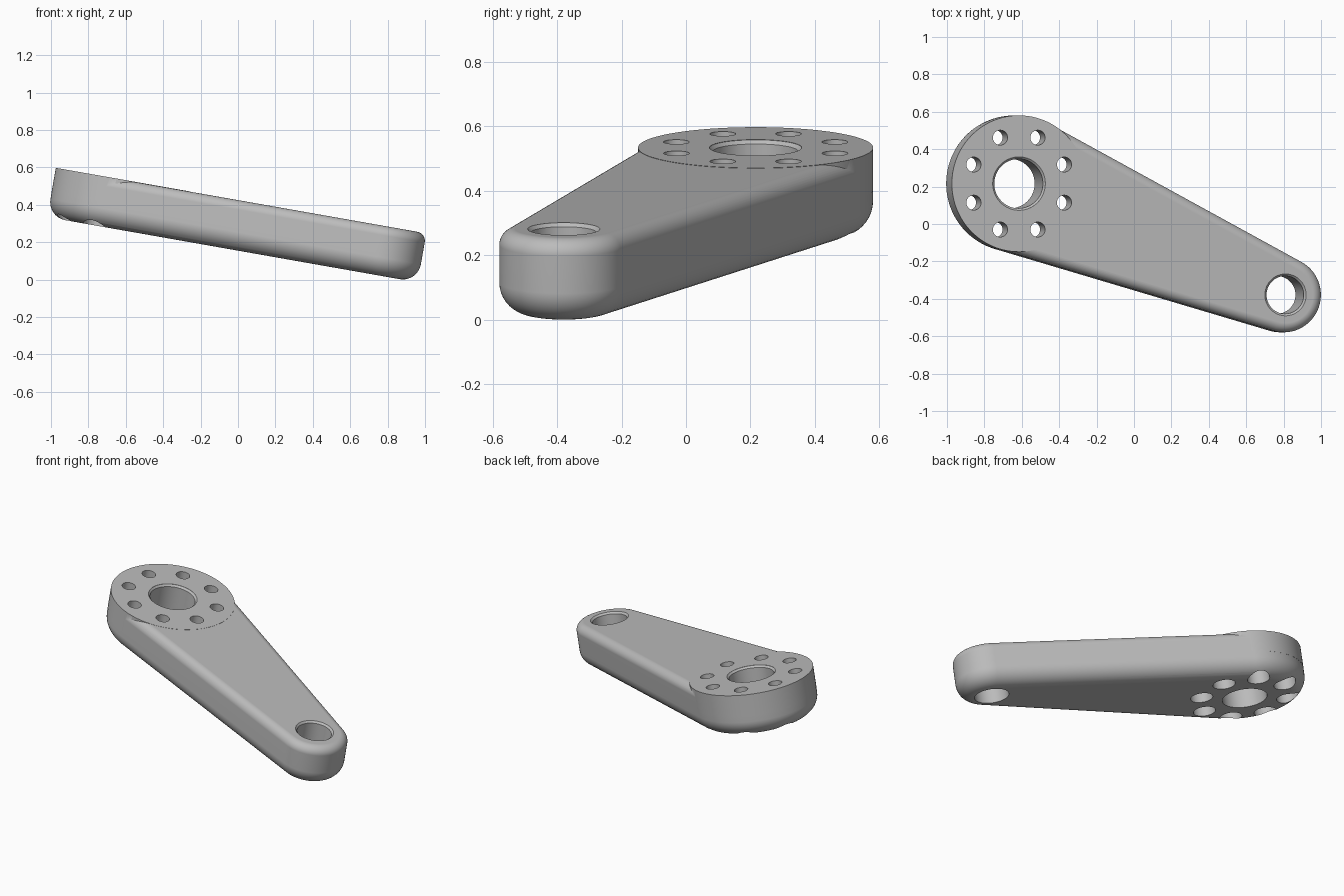
import bpy, bmesh, math
from mathutils import Matrix, Vector

cube = bpy.data.objects.get("Cube")
if cube:
    bpy.data.objects.remove(cube, do_unlink=True)

# Dimensions in the lever's own frame: hub centre at the origin, top face at z = 0
HUB_R, TIP_R, THICK = 0.364, 0.20, 0.266
TIP = Vector((1.447, -0.595))
TOP_FILLET, BOTTOM_FILLET = 0.05, 0.098

grey = bpy.data.materials.new("plain grey")
grey.diffuse_color = (0.5, 0.5, 0.5, 1)
grey.use_nodes = True
grey.node_tree.nodes["Principled BSDF"].inputs["Base Color"].default_value = (0.5, 0.5, 0.5, 1)


def make_object(name, bm):
    bmesh.ops.recalc_face_normals(bm, faces=bm.faces)
    mesh = bpy.data.meshes.new(name)
    bm.to_mesh(mesh)
    bm.free()
    mesh.materials.append(grey)
    obj = bpy.data.objects.new(name, mesh)
    bpy.context.collection.objects.link(obj)
    return obj


def loft(bm, rings):
    """Skin closed rings of equal length and cap both ends."""
    loops = [[bm.verts.new(p) for p in ring] for ring in rings]
    for a, b in zip(loops, loops[1:]):
        for i in range(len(a)):
            j = (i + 1) % len(a)
            bm.faces.new((a[i], a[j], b[j], b[i]))
    bm.faces.new(loops[0])
    bm.faces.new(loops[-1])


def lathe(bm, x, y, profile, n):
    """Turned solid from (radius, height) pairs."""
    loft(bm, [[(x + r * math.cos(math.tau * i / n), y + r * math.sin(math.tau * i / n), z)
               for i in range(n)] for r, z in profile])


def lever_ring(inset, z):
    """Outline of two circles joined by tangent lines, shrunk by inset."""
    phi = math.atan2(TIP.y, TIP.x)
    alpha = math.acos((HUB_R - TIP_R) / TIP.length)
    ring = []
    for centre, r, a0, a1, n in ((Vector((0, 0)), HUB_R, alpha, math.tau - alpha, 72),
                                 (TIP, TIP_R, -alpha, alpha, 48)):
        for i in range(n + 1):
            a = phi + a0 + (a1 - a0) * i / n
            ring.append((centre.x + (r - inset) * math.cos(a),
                         centre.y + (r - inset) * math.sin(a), z))
    return ring


# Lever body with a small fillet on top and a large one below
STEPS = 10
quarter = [math.pi / 2 * i / STEPS for i in range(STEPS + 1)]
section = [(TOP_FILLET * (1 - math.sin(t)), -TOP_FILLET * (1 - math.cos(t))) for t in quarter]
section += [(BOTTOM_FILLET * (1 - math.cos(t)), -THICK + BOTTOM_FILLET * (1 - math.sin(t)))
            for t in quarter]
bm = bmesh.new()
loft(bm, [lever_ring(d, z) for d, z in section])
lever = make_object("lever_arm", bm)

# Sharp-edged round hub face
bm = bmesh.new()
lathe(bm, 0, 0, [(HUB_R + 0.0006, 0.001), (HUB_R + 0.0006, -0.13)], 128)
hub = make_object("hub_disc", bm)

# Hole cutters: hub bore, tip bore and a circle of eight counterbored bolt holes
bm = bmesh.new()
for x, y, r in ((0, 0, 0.132), (TIP.x, TIP.y, 0.101)):
    lathe(bm, x, y, [(r + 0.011, 0.05), (r + 0.011, 0.0), (r, -0.011), (r, -0.4)], 64)
for i in range(8):
    a = math.radians(22.5 + 45 * i)
    lathe(bm, 0.266 * math.cos(a), 0.266 * math.sin(a),
          [(0.04, 0.05), (0.04, -0.155), (0.066, -0.155), (0.066, -0.4)], 32)
holes = make_object("hole_cutters", bm)
holes.hide_render = True

# Join the hub, then drill the holes
bpy.ops.object.select_all(action='DESELECT')
lever.select_set(True)
bpy.context.view_layer.objects.active = lever
for tool, operation in ((hub, 'UNION'), (holes, 'DIFFERENCE')):
    mod = lever.modifiers.new(operation.title(), 'BOOLEAN')
    mod.object, mod.operation, mod.solver = tool, operation, 'EXACT'
    bpy.ops.object.modifier_apply(modifier=mod.name)
    bpy.data.objects.remove(tool, do_unlink=True)

# Tilt the lever down towards its tip and set it in place
lever.data.transform(Matrix.Translation((-0.615, 0.216, 0.533))
                     @ Matrix.Rotation(math.radians(10), 4, 'Y'))
lever.data.update()

# Smooth fillets, flat faces
bpy.ops.object.shade_smooth_by_angle(angle=math.radians(30))
normals = lever.modifiers.new("Weighted normals", 'WEIGHTED_NORMAL')
normals.keep_sharp = True
